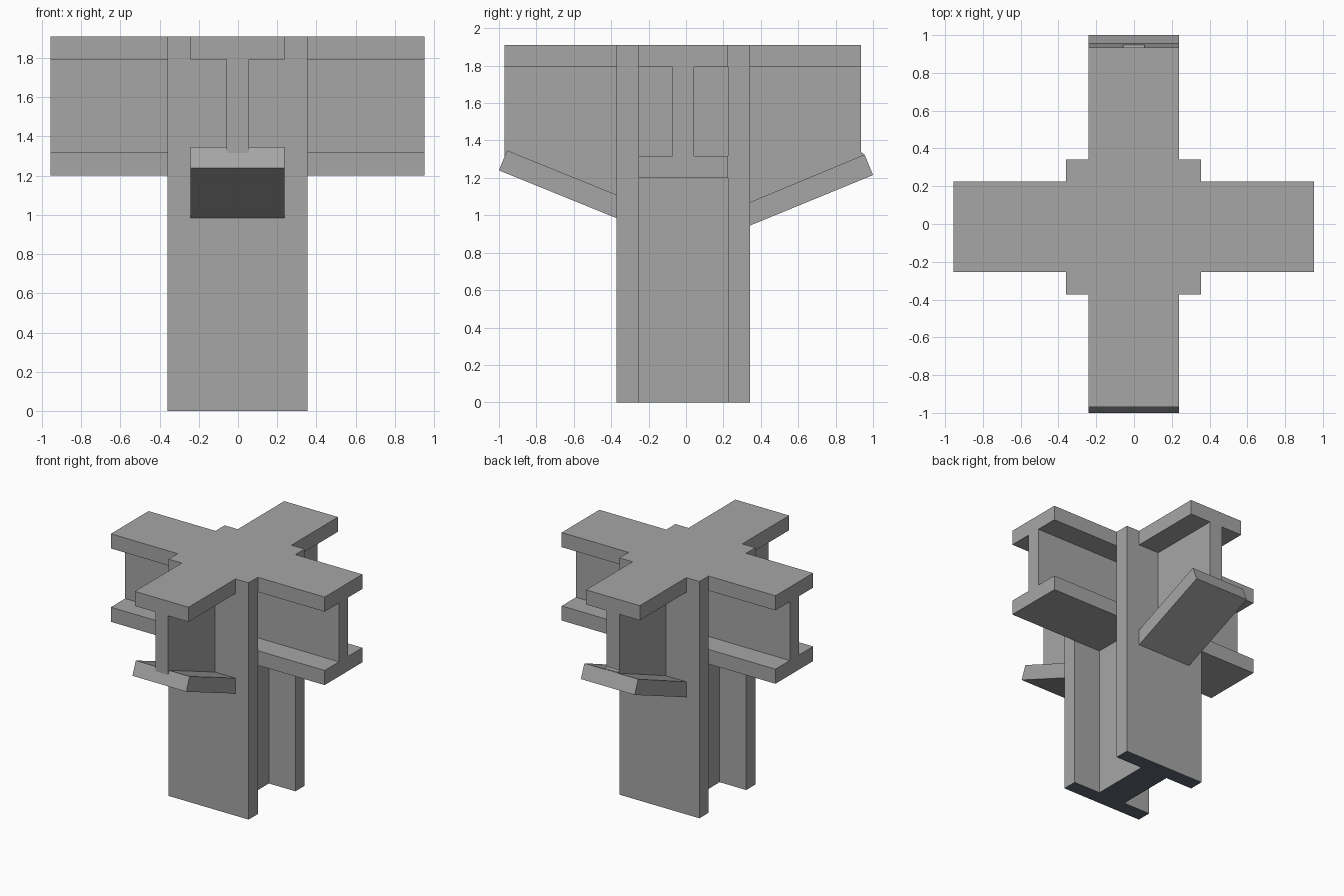
import bpy
import bmesh
from mathutils import Vector

old = bpy.data.objects.get("Cube")
if old:
    bpy.data.objects.remove(old, do_unlink=True)


def material(name, rgb):
    m = bpy.data.materials.new(name)
    m.use_nodes = True
    m.diffuse_color = (*rgb, 1)
    m.node_tree.nodes["Principled BSDF"].inputs["Base Color"].default_value = (*rgb, 1)
    return m


STEEL = material("grey steel", (0.38, 0.38, 0.38))
DARK = material("dark blue steel", (0.12, 0.15, 0.18))

CX, CY = -0.002, -0.015      # axis of the column
TOP = 1.91                   # level of all top faces
T = 0.118                    # flange thickness
IN, OUT = 0.24, 0.357        # inner and outer half depth of the column


def prism(name, points, axis, start, end):
    """Extrude a closed 2D profile along one axis (the profile uses the other two)."""
    bm = bmesh.new()
    others = [i for i in range(3) if i != axis]
    verts = []
    for p in points:
        co = Vector((0, 0, 0))
        co[others[0]], co[others[1]], co[axis] = p[0], p[1], start
        verts.append(bm.verts.new(co))
    face = bm.faces.new(verts)
    new = bmesh.ops.extrude_face_region(bm, geom=[face])["geom"]
    shift = Vector((0, 0, 0))
    shift[axis] = end - start
    bmesh.ops.translate(bm, vec=shift, verts=[g for g in new if isinstance(g, bmesh.types.BMVert)])
    bmesh.ops.recalc_face_normals(bm, faces=bm.faces)
    mesh = bpy.data.meshes.new(name)
    bm.to_mesh(mesh)
    bm.free()
    mesh.materials.append(STEEL)
    obj = bpy.data.objects.new(name, mesh)
    bpy.context.collection.objects.link(obj)
    return obj


def i_profile(half_w, half_web, low, high, flange, centre):
    """I section: u across the flanges, v from low to high."""
    half = [(half_w, low), (half_w, low + flange), (half_web, low + flange),
            (half_web, high - flange), (half_w, high - flange), (half_w, high)]
    pts = half + [(-u, v) for u, v in reversed(half)]
    return [(centre + u, v) for u, v in pts]


# Column: H section with a dark underside
column = prism("column", i_profile(OUT, 0.12, CY - OUT, CY + OUT, OUT - IN, CX), 2, 0, TOP)
column.data.materials.append(DARK)
for f in column.data.polygons:
    if f.normal.z < -0.9:
        f.material_index = 1

# Side beams: I sections running into the column web
section = i_profile(IN, 0.057, 1.2, TOP, T, CY)
prism("left_beam", section, 0, CX + 0.12, 0.952)
prism("right_beam", section, 0, -0.956, CX - 0.12)

# Front and back beams: flat top flange, web, sloping bottom flange
# root = column face, tip = beam end, low = (y, z) points of the sloping flange
beams = {
    "front": (CY - OUT, -0.97, -0.97,
              [(CY - OUT, 0.985), (-1.0, 1.24), (-0.957, 1.347), (CY - OUT, 1.11)]),
    "back": (CY + OUT, 0.935, 0.948,
             [(CY + OUT, 0.945), (1.0, 1.215), (0.955, 1.325), (CY + OUT, 1.07)]),
}
for side, (root, tip, toe, slope) in beams.items():
    prism(side + "_top_flange", [(root, TOP - T), (tip, TOP - T), (tip, TOP), (root, TOP)],
          0, CX - IN, CX + IN)
    prism(side + "_bottom_flange", slope, 0, CX - IN, CX + IN)
    prism(side + "_web", [(root, 1.03), (toe, 1.3), (toe, 1.33), (tip, 1.34),
                          (tip, TOP - T), (root, TOP - T)], 0, CX - 0.057, CX + 0.057)
